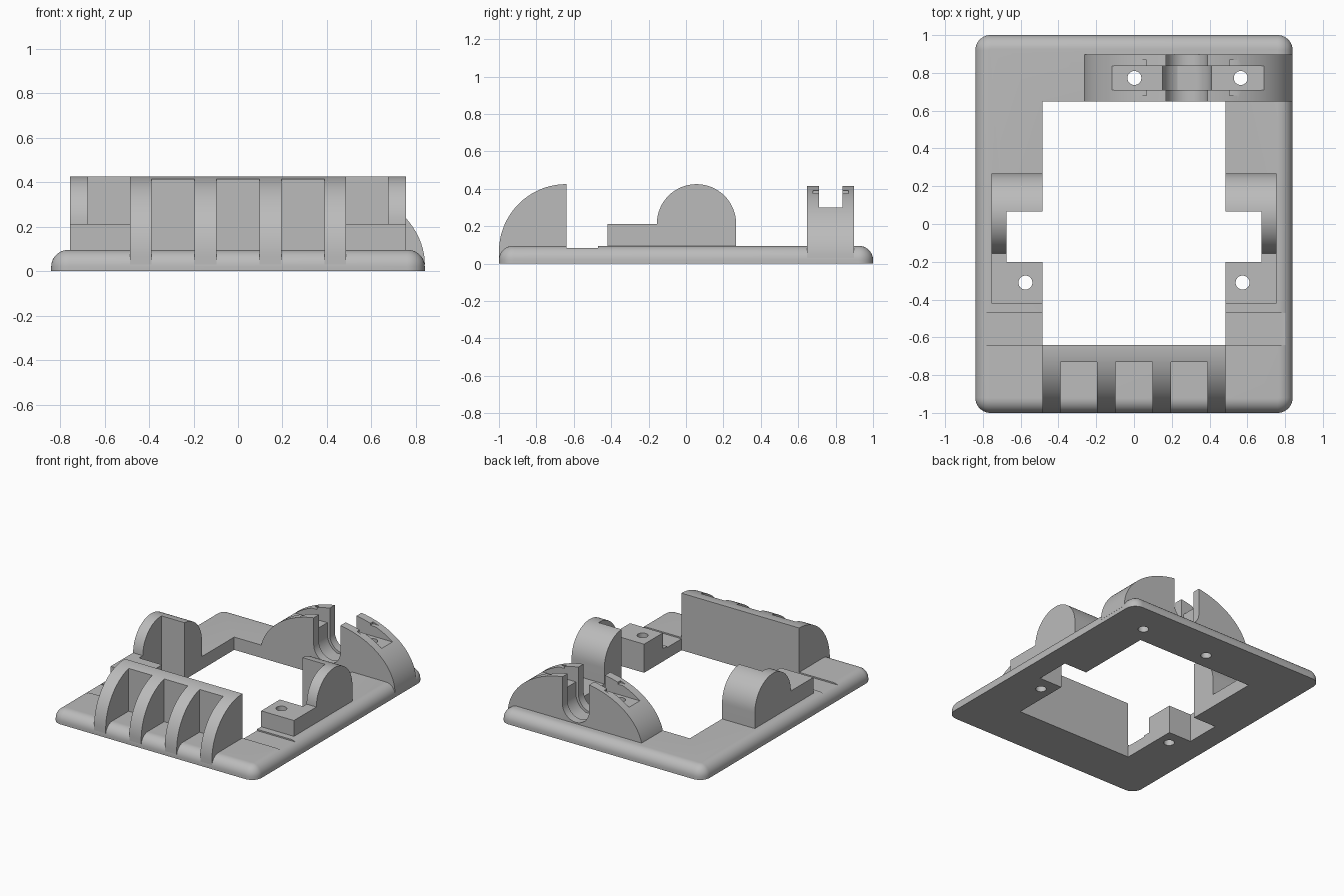
import bpy, bmesh, math
from mathutils import Vector

cube = bpy.data.objects.get("Cube")
if cube:
    bpy.data.objects.remove(cube, do_unlink=True)

grey = bpy.data.materials.new("plastic_grey")
grey.use_nodes = True
COLOUR = (0.5, 0.5, 0.5, 1)
grey.diffuse_color = COLOUR
grey.node_tree.nodes["Principled BSDF"].inputs["Base Color"].default_value = COLOUR


def prism(name, profile, axis, lo, hi):
    """Extrude a closed 2D profile along an axis from lo to hi."""
    place = {"x": lambda a, b: (lo, a, b), "y": lambda a, b: (a, lo, b),
             "z": lambda a, b: (a, b, lo)}[axis]
    bm = bmesh.new()
    face = bm.faces.new([bm.verts.new(place(a, b)) for a, b in profile])
    new = bmesh.ops.extrude_face_region(bm, geom=[face])["geom"]
    step = Vector([(hi - lo) * (axis == k) for k in "xyz"])
    bmesh.ops.translate(bm, vec=step, verts=[g for g in new if isinstance(g, bmesh.types.BMVert)])
    bmesh.ops.recalc_face_normals(bm, faces=bm.faces)
    mesh = bpy.data.meshes.new(name)
    bm.to_mesh(mesh)
    bm.free()
    mesh.materials.append(grey)
    ob = bpy.data.objects.new(name, mesh)
    bpy.context.collection.objects.link(ob)
    return ob


def box(name, x, y, z):
    return prism(name, [(x[0], y[0]), (x[1], y[0]), (x[1], y[1]), (x[0], y[1])], "z", *z)


def arc(cx, cy, rx, ry, start, end, n=32):
    """Points on an elliptical arc, angles in degrees."""
    turns = [math.radians(start + (end - start) * i / n) for i in range(n + 1)]
    return [(cx + rx * math.cos(t), cy + ry * math.sin(t)) for t in turns]


def hole(x, y):
    return prism("hole_cutter", arc(x, y, .037, .037, 0, 360)[:-1], "z", -.1, .6)


def apply_modifiers(ob):
    bpy.ops.object.select_all(action="DESELECT")
    bpy.context.view_layer.objects.active = ob
    ob.select_set(True)
    for m in list(ob.modifiers):
        bpy.ops.object.modifier_apply(modifier=m.name)


def cut(ob, cutters):
    for c in cutters:
        c.hide_render = True
        m = ob.modifiers.new("cut", "BOOLEAN")
        m.operation, m.solver, m.object = "DIFFERENCE", "EXACT", c
    apply_modifiers(ob)
    for c in cutters:
        bpy.data.objects.remove(c, do_unlink=True)


TOP = .095
NOTCH = (-.2, .065)
MOUNT_HOLE = (.575, -.31)
CLAMP_X, CLAMP_Y = .285, .773
CLAMP_HOLES = (CLAMP_X - .283, CLAMP_X + .28)

# Base plate: rounded corners, rounded top rim
r = .08
outline = []
for sx, sy, start in ((1, 1, 0), (-1, 1, 90), (-1, -1, 180), (1, -1, 270)):
    outline += arc(sx * (.84 - r), sy * (1 - r), r, r, start, start + 90, 10)
plate = prism("base_plate", outline, "z", 0, TOP)
bm = bmesh.new()
bm.from_mesh(plate.data)
rim = [e for e in bm.edges if all(v.co.z > TOP - .001 for v in e.verts)]
bmesh.ops.bevel(bm, geom=rim, offset=.075, segments=10, profile=.5, affect="EDGES")
bm.to_mesh(plate.data)
bm.free()
cut(plate, [
    box("opening_cutter", (-.485, .485), (-.64, .648), (-.1, .3)),
    box("notch_cutter", (-.675, .675), NOTCH, (-.1, .3)),
    box("recess_cutter", (-1, 1), (-.64, -.47), (.085, .3)),
    *[hole(s * MOUNT_HOLE[0], MOUNT_HOLE[1]) for s in (-1, 1)],
    *[hole(x, CLAMP_Y) for x in CLAMP_HOLES]])

# Front guard: quarter-round wall with three pockets leaving four ribs
guard = prism("front_guard", [(-.64, .03), (-.64, .065)] +
              arc(-.64, .065, .36, .36, 90, 180) + [(-1, .03)], "x", -.485, .485)
cut(guard, [box("pocket_cutter", (x - .0975, x + .0975), (-1.1, -.73), (-.1, .6))
            for x in (-.2925, 0, .2925)])

# Side mounts: low screw block running into a round hump, hollowed on the inside
for side, s in (("left", 1), ("right", -1)):
    profile = [(-.42, .07), (.268, .07)] + arc(.056, .213, .212, .212, 0, 180) + [(-.42, .213)]
    mount = prism(side + "_mount", profile, "x", *sorted((s * .485, s * .755)))
    cut(mount, [box("notch_cutter", sorted((s * .4, s * .675)), NOTCH, (-.1, .6)),
                hole(s * MOUNT_HOLE[0], MOUNT_HOLE[1])])


# Cable clamp: arched block with a round-bottomed cable slot
def slot(radius, y0, y1, z=.215):
    profile = arc(CLAMP_X - .005, z, radius, radius, 180, 360)
    return prism("slot_cutter", profile + [(profile[-1][0], .6), (profile[0][0], .6)], "y", y0, y1)


clamp = prism("cable_clamp", arc(CLAMP_X, .03, .555, .392, 0, 180, 64), "y", .648, .897)
cut(clamp, [
    box("groove_cutter", (-.4, 1), (.71, .837), (.3, .6)),
    slot(.11, .5, 1),
    slot(.13, .71, .837),
    box("left_catch_cutter", (.505, 1), (.68, .868), (.375, .405)),
    box("right_catch_cutter", (-.4, .065), (.68, .868), (.375, .405)),
    *[hole(x, CLAMP_Y) for x in CLAMP_HOLES]])

# Smooth curved faces, keep crisp edges
bpy.ops.object.select_all(action="DESELECT")
for ob in bpy.context.collection.objects:
    if ob.type == "MESH" and grey.name in ob.data.materials:
        bpy.context.view_layer.objects.active = ob
        ob.select_set(True)
bpy.ops.object.shade_smooth_by_angle(angle=math.radians(30))
